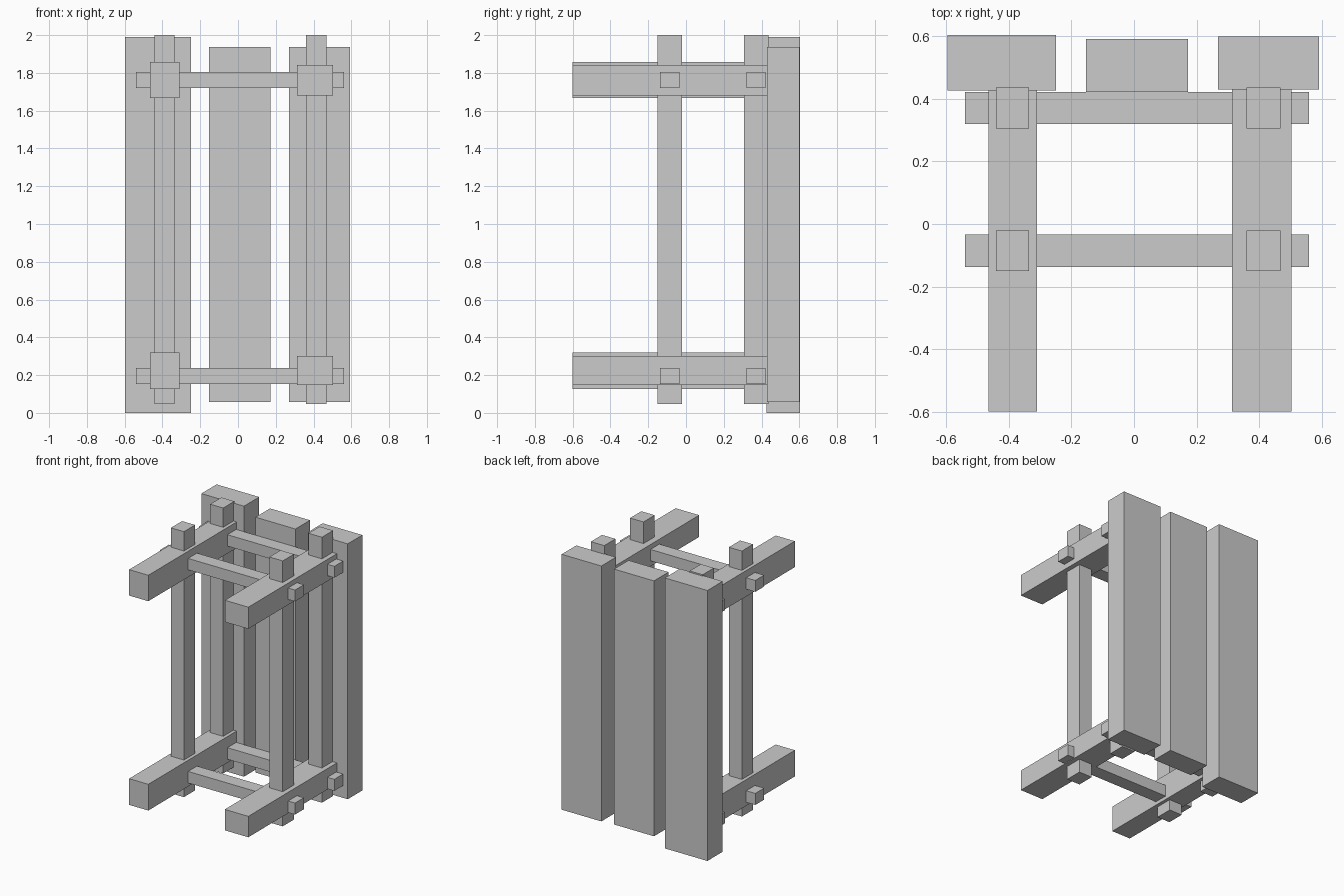
import bpy

if "Cube" in bpy.data.objects:
    bpy.data.objects.remove(bpy.data.objects["Cube"])


def box(name, x, y, z):
    """Box from (min, max) extents on each axis."""
    bpy.ops.mesh.primitive_cube_add(size=1)
    ob = bpy.context.object
    ob.name = name
    ob.location = [(a + b) / 2 for a, b in (x, y, z)]
    ob.scale = [b - a for a, b in (x, y, z)]
    bpy.ops.object.transform_apply(location=False, rotation=False, scale=True)
    return ob


# Back planks, the left one longer
box("plank_left", (-0.597, -0.25), (0.427, 0.604), (0.0, 1.99))
box("plank_middle", (-0.153, 0.172), (0.422, 0.591), (0.058, 1.937))
box("plank_right", (0.269, 0.592), (0.43, 0.60), (0.058, 1.937))

# Upright posts
for side, x in (("left", (-0.441, -0.335)), ("right", (0.36, 0.469))):
    for row, y in (("front", (-0.15, -0.02)), ("back", (0.306, 0.436))):
        box(f"post_{row}_{side}", x, y, (0.047, 2.0))

# Thick beams running front to back, the left ones taller
for level, zl, zr in (("lower", (0.127, 0.32), (0.148, 0.302)),
                      ("upper", (1.667, 1.858), (1.681, 1.841))):
    box(f"beam_{level}_left", (-0.466, -0.31), (-0.60, 0.43), zl)
    box(f"beam_{level}_right", (0.313, 0.504), (-0.60, 0.43), zr)

# Thin crossbars pegged through the beams
for level, z in (("lower", (0.153, 0.238)), ("upper", (1.721, 1.805))):
    for row, y in (("front", (-0.137, -0.034)), ("back", (0.32, 0.422))):
        box(f"crossbar_{level}_{row}", (-0.54, 0.56), y, z)
